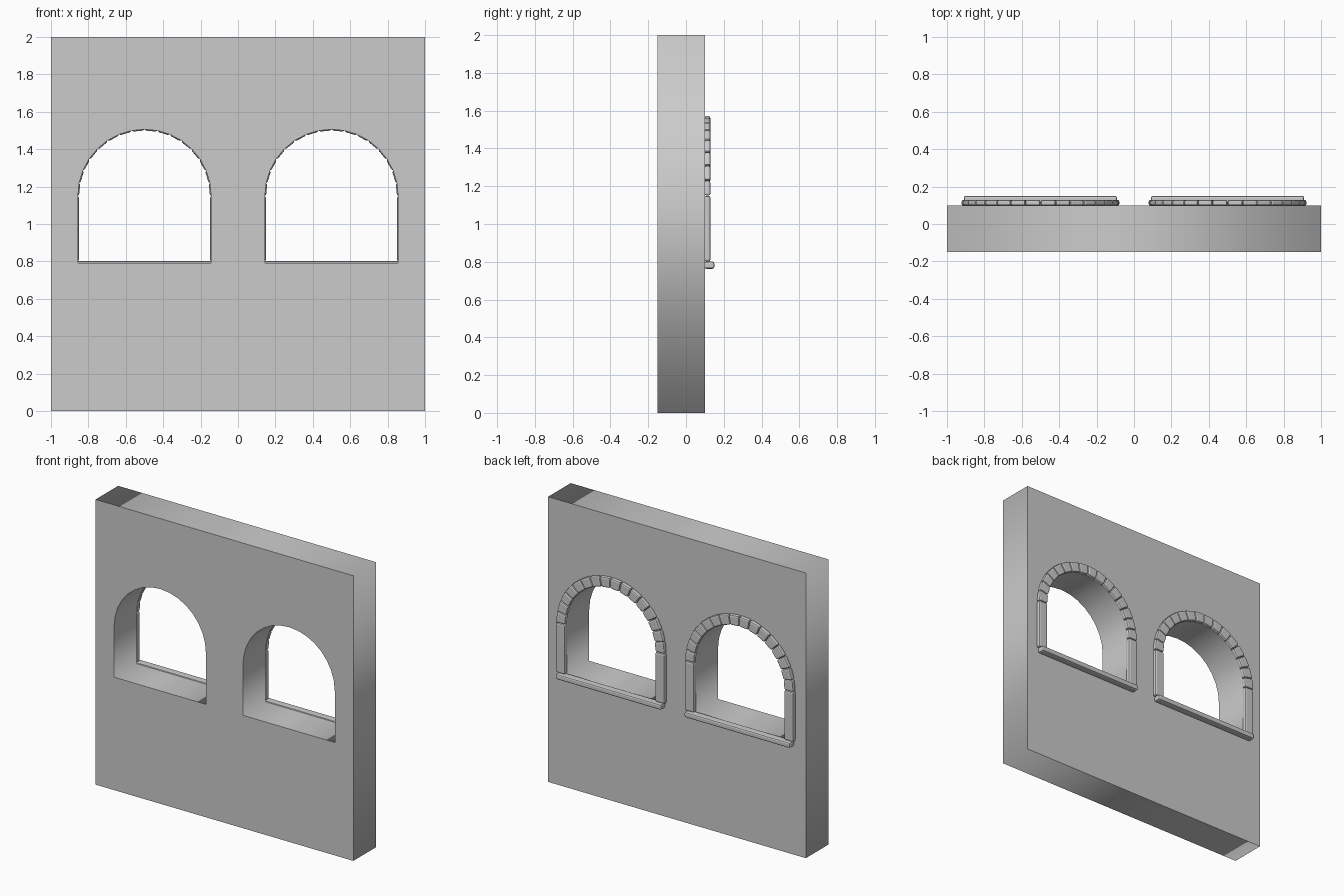
import bpy, bmesh
from math import sin, cos, pi

if "Cube" in bpy.data.objects:
    bpy.data.objects.remove(bpy.data.objects["Cube"])

CX, SPRING, N = 0.5, 1.15, 16        # window centre, arch spring height, stones per arch
HOLE_R, IN_R, OUT_R = 0.356, 0.35, 0.422
BACK = 0.10                          # rear wall face


def arc(cx, r, a, z=SPRING):
    return (cx + r * cos(a), z + r * sin(a))


def prism(bm, pts, y0, y1):
    """Extrude an xz outline from y0 to y1."""
    lo = [bm.verts.new((x, y0, z)) for x, z in pts]
    hi = [bm.verts.new((x, y1, z)) for x, z in pts]
    bm.faces.new(lo)
    bm.faces.new(hi[::-1])
    n = len(pts)
    for i in range(n):
        j = (i + 1) % n
        bm.faces.new((lo[j], lo[i], hi[i], hi[j]))


def part(name, outlines, y0, y1, bevel):
    bm = bmesh.new()
    for pts in outlines:
        prism(bm, pts, y0, y1)
    bmesh.ops.recalc_face_normals(bm, faces=bm.faces)
    me = bpy.data.meshes.new(name)
    bm.to_mesh(me)
    bm.free()
    ob = bpy.data.objects.new(name, me)
    bpy.context.collection.objects.link(ob)
    m = ob.modifiers.new("Bevel", 'BEVEL')
    m.width, m.segments, m.limit_method = bevel, 2, 'ANGLE'
    return ob


def rect(x0, x1, z0, z1):
    return [(x0, z0), (x1, z0), (x1, z1), (x0, z1)]


# Wall slab with two arched openings: filled 2D curve, extruded
cu = bpy.data.curves.new("wall", 'CURVE')
cu.dimensions, cu.fill_mode, cu.extrude = '2D', 'BOTH', 0.125
outlines = [rect(-1, 1, 0, 2)]
for cx in (-CX, CX):
    outlines.append([(cx - HOLE_R, 0.792), (cx + HOLE_R, 0.792)]
                    + [arc(cx, HOLE_R, pi * i / N) for i in range(N + 1)])
for pts in outlines:
    s = cu.splines.new('POLY')
    s.points.add(len(pts) - 1)
    for p, (x, z) in zip(s.points, pts):
        p.co = (x, z, 0, 1)
    s.use_cyclic_u = True
wall = bpy.data.objects.new("wall", cu)
bpy.context.collection.objects.link(wall)
wall.rotation_euler.x = pi / 2
wall.location.y = -0.025
bpy.context.view_layer.objects.active = wall
wall.select_set(True)
bpy.ops.object.convert(target='MESH')

# Stone surround on the rear face of each window
for side, cx in (("left", -CX), ("right", CX)):
    step, gap = pi / N, 0.003
    stones = []
    for i in range(N):
        a, b = i * step + gap, (i + 1) * step - gap
        stones.append([arc(cx, IN_R, a), arc(cx, OUT_R, a),
                       arc(cx, OUT_R, b), arc(cx, IN_R, b)])
    part(side + "_arch_stones", stones, BACK - 0.002, 0.129, 0.01)
    jambs = [rect(cx + min(s * IN_R, s * OUT_R), cx + max(s * IN_R, s * OUT_R), 0.801, 1.149)
             for s in (-1, 1)]
    part(side + "_jambs", jambs, BACK - 0.002, 0.129, 0.01)
    part(side + "_sill", [rect(cx - 0.41, cx + 0.41, 0.763, 0.801)], BACK - 0.002, 0.15, 0.01)
